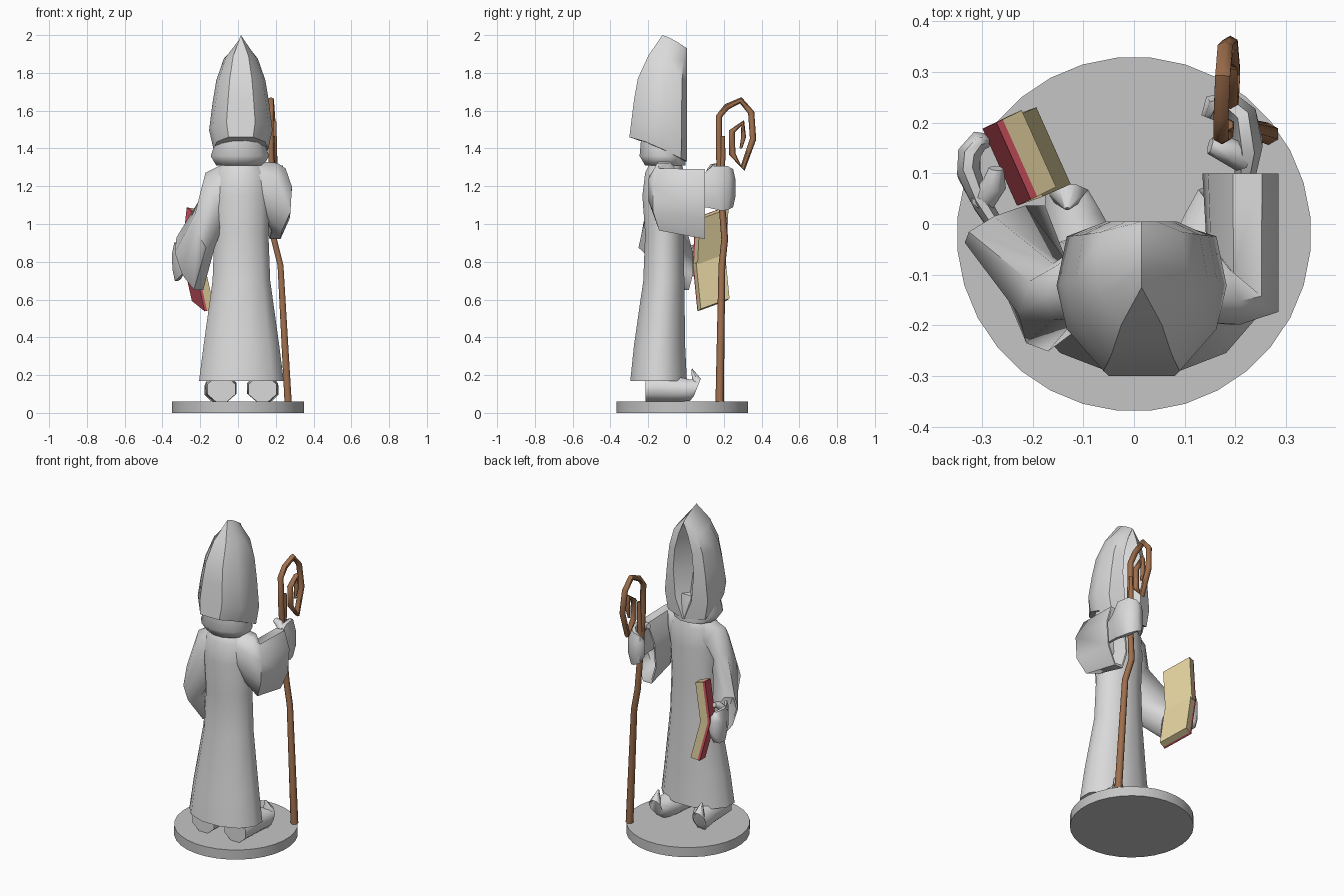
import bpy, bmesh
from math import sin, cos, pi, radians
from mathutils import Vector as V

if "Cube" in bpy.data.objects:
    bpy.data.objects.remove(bpy.data.objects["Cube"])


def material(name, rgb):
    m = bpy.data.materials.new(name)
    m.use_nodes = True
    m.diffuse_color = (*rgb, 1)
    m.node_tree.nodes["Principled BSDF"].inputs["Base Color"].default_value = (*rgb, 1)
    return m


CLOTH = material("pale_grey", (0.7, 0.7, 0.7))
STONE = material("mid_grey", (0.56, 0.56, 0.56))
WOOD = material("brown", (0.35, 0.16, 0.075))
RED = material("cover_red", (0.65, 0.09, 0.125))
PAPER = material("page_tan", (0.75, 0.63, 0.34))


def loft(name, rings, mat, angle=62):
    """Skin a list of equal-length point rings and cap the ends."""
    bm = bmesh.new()
    rows = [[bm.verts.new(p) for p in ring] for ring in rings]
    n = len(rows[0])
    for a, b in zip(rows, rows[1:]):
        for i in range(n):
            j = (i + 1) % n
            bm.faces.new((a[i], a[j], b[j], b[i]))
    bm.faces.new(rows[0])
    bm.faces.new(rows[-1])
    bmesh.ops.remove_doubles(bm, verts=bm.verts, dist=0.0005)
    bmesh.ops.recalc_face_normals(bm, faces=bm.faces)
    mesh = bpy.data.meshes.new(name)
    bm.to_mesh(mesh)
    bm.free()
    mesh.materials.append(mat)
    obj = bpy.data.objects.new(name, mesh)
    bpy.context.collection.objects.link(obj)
    bpy.ops.object.select_all(action='DESELECT')
    obj.select_set(True)
    bpy.context.view_layer.objects.active = obj
    bpy.ops.object.shade_smooth_by_angle(angle=radians(angle))


def ring(c, s, u, n=8):
    """Oval ring around c with half axes s and u."""
    c, s, u = V(c), V(s), V(u)
    return [c + s * cos(2 * pi * (i + .5) / n) + u * sin(2 * pi * (i + .5) / n) for i in range(n)]


def flat_ring(x, front, back, rx, z, n=12):
    return ring((x, (front + back) / 2, z), (rx, 0, 0), (0, (front - back) / 2, 0), n)


def tube(name, pts, radii, mat, ref, n=6, wide=1):
    """Bar along a path, widened along ref; ref must not run along the path."""
    pts, rings = [V(p) for p in pts], []
    for i, p in enumerate(pts):
        t = pts[min(i + 1, len(pts) - 1)] - pts[max(i - 1, 0)]
        t.normalize()
        s = (V(ref) - t * t.dot(V(ref))).normalized()
        rings.append(ring(p, s * radii[i] * wide, t.cross(s) * radii[i], n))
    loft(name, rings, mat)


def block(name, o, a, b, c, mat):
    quad = [o, o + a, o + a + b, o + b]
    loft(name, [quad, [p + c for p in quad]], mat, angle=20)


# Base disc
loft("base", [flat_ring(0, .33, -.37, .35, z, 32) for z in (0, .06)], STONE, angle=30)

# Robe: front y, back y, half width, height
robe = [(.01, -.30, .232, .17), (.0, -.28, .207, .36), (-.005, -.23, .158, .7),
        (-.01, -.22, .148, .95), (.0, -.235, .155, 1.15), (-.005, -.22, .145, 1.27),
        (-.03, -.18, .08, 1.35)]
loft("robe", [flat_ring(.018, *r) for r in robe], CLOTH)

# Collar under the hood
collar = [(-.0, -.22, .13, 1.31), (.0, -.25, .16, 1.36), (-.02, -.24, .12, 1.47)]
loft("collar", [flat_ring(.01, *r) for r in collar], CLOTH)

# Hood: back height, front height, opening half width, half width, back y, recess y
HOOD = [(1.46, 1.33, .005, .145, -.3, -.005), (1.54, 1.45, .055, .168, -.29, -.06),
        (1.66, 1.62, .07, .15, -.275, -.1), (1.77, 1.75, .06, .13, -.255, -.1),
        (1.89, 1.86, .03, .09, -.2, -.05), (2.0, 1.93, 0, 0, -.125, .005)]
SHAPE = [(.88, .1), (1, .43), (.88, .72), (.45, 1)]
rows = []
for zb, zf, opening, hw, yb, recess in HOOD:
    half = [(opening, .005, zf)]
    half += [(fx * hw, .005 + fy * (yb - .005), zb + (1 - fy) ** 1.3 * (zf - zb)) for fx, fy in SHAPE]
    rows.append([V((.015, recess, zf))] + [V((.015 + x, y, z)) for x, y, z in half]
                + [V((.015 - x, y, z)) for x, y, z in reversed(half)])
loft("hood", rows, CLOTH, angle=45)


# Sleeves with hollow cuffs
def sleeve(name, sections, inward):
    rings = [ring(*s) for s in sections]
    c, s, u = (V(v) for v in sections[-1])
    rings.append(ring(c, s * .88, u * .92))
    rings.append(ring(c + V(inward), s * .6, u * .6))
    loft(name, rings, CLOTH)


sleeve("left_sleeve", [((.05, -.11, 1.24), (0, .085, 0), (0, 0, .105)),
                       ((.17, -.12, 1.18), (-.03, .085, 0), (.03, 0, .155)),
                       ((.215, -.12, 1.13), (-.072, .058, 0), (.01, 0, .178)),
                       ((.21, .1, 1.105), (-.075, 0, 0), (.015, 0, .2))], (0, -.08, 0))
sleeve("right_sleeve", [((-.02, -.1, 1.24), (0, .085, 0), (-.03, 0, .1)),
                        ((-.115, -.12, 1.16), (.03, .08, 0), (-.05, .01, .12)),
                        ((-.165, -.165, 1.0), (.06, .045, 0), (-.02, .075, .135)),
                        ((-.255, 0, .79), (.065, .04, 0), (-.05, 0, .15))], (.04, -.06, .05))

# Left hand curled round the staff
UP = (0, 0, 1)
tube("left_hand", [(.212, .02, 1.16), (.22, .1, 1.17), (.225, .16, 1.19), (.215, .215, 1.19),
                   (.185, .24, 1.19), (.155, .235, 1.19), (.145, .21, 1.19)],
     (.016, .022, .031, .03, .026, .022, .014), CLOTH, UP, 8, 4.2)
tube("left_thumb", [(.215, .13, 1.27), (.185, .145, 1.295), (.15, .155, 1.305)],
     (.028, .026, .017), CLOTH, UP)

# Right hand curled round the book
tube("right_hand", [(-.255, -.03, .82), (-.3, .04, .81), (-.326, .1, .8), (-.325, .14, .8),
                    (-.305, .165, .8), (-.285, .165, .8)],
     (.016, .02, .025, .025, .022, .014), CLOTH, UP, 8, 4.4)
tube("right_thumb", [(-.3, .045, .86), (-.275, .08, .9), (-.272, .11, .91)],
     (.026, .024, .015), CLOTH, UP)

# Shoes with curled toes
for side, x, out in (("right", -.088, -.04), ("left", .13, .035)):
    shoe = [(0, -.215, .125, .08, .07), (0, -.15, .13, .088, .075), (.3, -.04, .125, .075, .07),
            (.8, .02, .12, .062, .062), (1.1, .06, .135, .045, .05), (1.1, .03, .23, .006, .006)]
    loft(side + "_shoe", [ring((x + out * k, y, z), (w, 0, 0), (0, h * .4 if z > .13 else 0, h))
                          for k, y, z, w, h in shoe], CLOTH)

# Staff with a spiral head and a broken stub
staff = [(.265, .178, .06), (.225, .19, .78), (.19, .205, .92), (.182, .182, 1.2),
         (.175, .175, 1.4), (.172, .175, 1.57), (.172, .215, 1.62), (.175, .29, 1.655),
         (.18, .345, 1.59), (.19, .355, 1.45), (.195, .3, 1.295), (.192, .245, 1.37),
         (.19, .243, 1.49), (.19, .3, 1.535), (.19, .305, 1.46), (.19, .29, 1.4)]
tube("staff", staff, [.022, .018, .018] + [.017] * 11 + [.013, .007], WOOD, (1, 0, 0))
tube("staff_stub", [(.182, .185, 1.2), (.185, .195, 1.36), (.187, .196, 1.465)],
     (.016, .014, .01), WOOD, (1, 0, 0))

# Open book: two covers meeting at a spine, each with a page block
spine, along = V((-.265, .112, .81)), V((.068, -.152, -.055))
inner = V((.913, .408, 0))
for half, tilt, rise in (("upper", .03, .25), ("lower", .06, -.245)):
    span = inner * tilt + V((0, 0, rise))
    normal = along.cross(span).normalized()
    if normal.dot(inner) < 0:
        normal.negate()
    start = spine - along / 2
    block(half + "_cover", start, along, span, normal * .014, RED)
    block(half + "_pages", start + normal * .014, along, span, normal * .042, PAPER)
